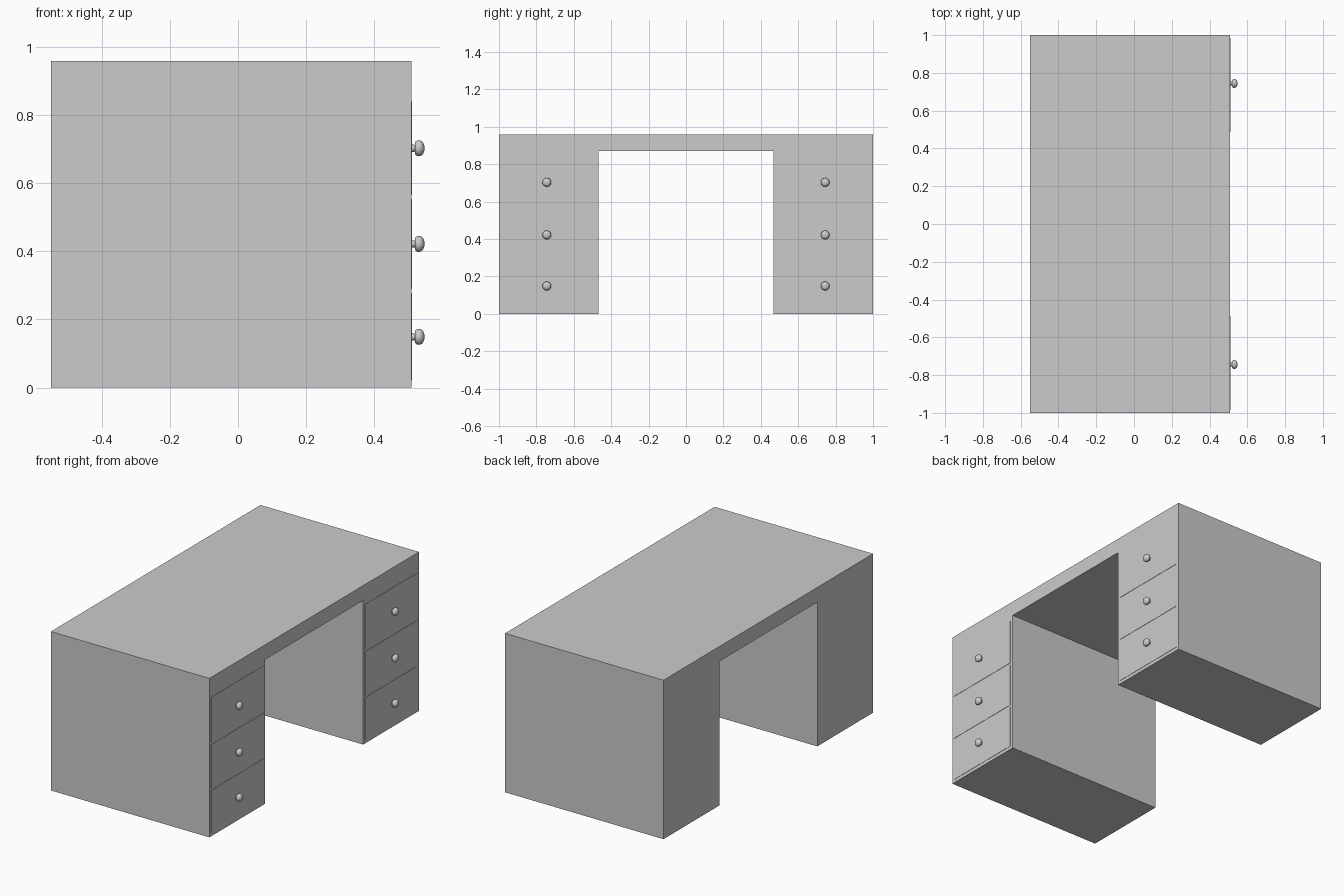
import bpy, bmesh
from math import radians
from mathutils import Matrix

if "Cube" in bpy.data.objects:
    bpy.data.objects.remove(bpy.data.objects["Cube"])

BACK, FRONT = -0.55, 0.511      # drawers face +x
INNER, TOP, UNDER = 0.467, 0.96, 0.87


def add_object(name, bm):
    bmesh.ops.recalc_face_normals(bm, faces=bm.faces)
    mesh = bpy.data.meshes.new(name)
    bm.to_mesh(mesh)
    bm.free()
    obj = bpy.data.objects.new(name, mesh)
    bpy.context.collection.objects.link(obj)
    return obj


def box(name, lo, hi):
    bm = bmesh.new()
    bmesh.ops.create_cube(bm, size=1)
    for v in bm.verts:
        v.co = [(a + b) / 2 + c * (b - a) for a, b, c in zip(lo, hi, v.co)]
    return add_object(name, bm)


def knob(name, y, z):
    # (distance out from drawer, radius) turned around the x axis
    profile = [(-0.002, 0.011), (0.010, 0.010), (0.009, 0.017), (0.012, 0.021),
               (0.018, 0.0235), (0.026, 0.0225), (0.032, 0.018), (0.036, 0.010), (0.037, 0)]
    bm = bmesh.new()
    verts = [bm.verts.new((x, 0, r)) for x, r in profile]
    edges = [bm.edges.new(pair) for pair in zip(verts, verts[1:])]
    bmesh.ops.spin(bm, geom=verts + edges, cent=(0, 0, 0), axis=(1, 0, 0),
                   angle=radians(360), steps=24, use_merge=True)
    bmesh.ops.remove_doubles(bm, verts=bm.verts, dist=1e-5)
    bmesh.ops.transform(bm, matrix=Matrix.Translation((FRONT, y, z)), verts=bm.verts)
    obj = add_object(name, bm)
    bpy.context.view_layer.objects.active = obj
    obj.select_set(True)
    bpy.ops.object.shade_smooth_by_angle(angle=radians(40))
    obj.select_set(False)


# Desk body: bridge-shaped profile extruded through the depth
outline = [(-1, 0), (-INNER, 0), (-INNER, UNDER), (INNER, UNDER),
           (INNER, 0), (1, 0), (1, TOP), (-1, TOP)]
bm = bmesh.new()
face = bm.faces.new([bm.verts.new((BACK, y, z)) for y, z in outline])
moved = bmesh.ops.extrude_face_region(bm, geom=[face], use_keep_orig=True)["geom"]
bmesh.ops.translate(bm, vec=(FRONT - 0.002 - BACK, 0, 0),
                    verts=[g for g in moved if isinstance(g, bmesh.types.BMVert)])
add_object("desk_body", bm)

# Three drawers with a knob on each pedestal
drawers = [("bottom", 0.02, 0.278), ("middle", 0.29, 0.554), ("top", 0.566, 0.84)]
for side, s in (("left", -1), ("right", 1)):
    y0, y1 = sorted((s * 0.487, s * 0.984))
    for level, z0, z1 in drawers:
        box(f"{side}_{level}_drawer", (FRONT - 0.02, y0, z0), (FRONT, y1, z1))
        knob(f"{side}_{level}_knob", s * 0.744, (z0 + z1) / 2)
